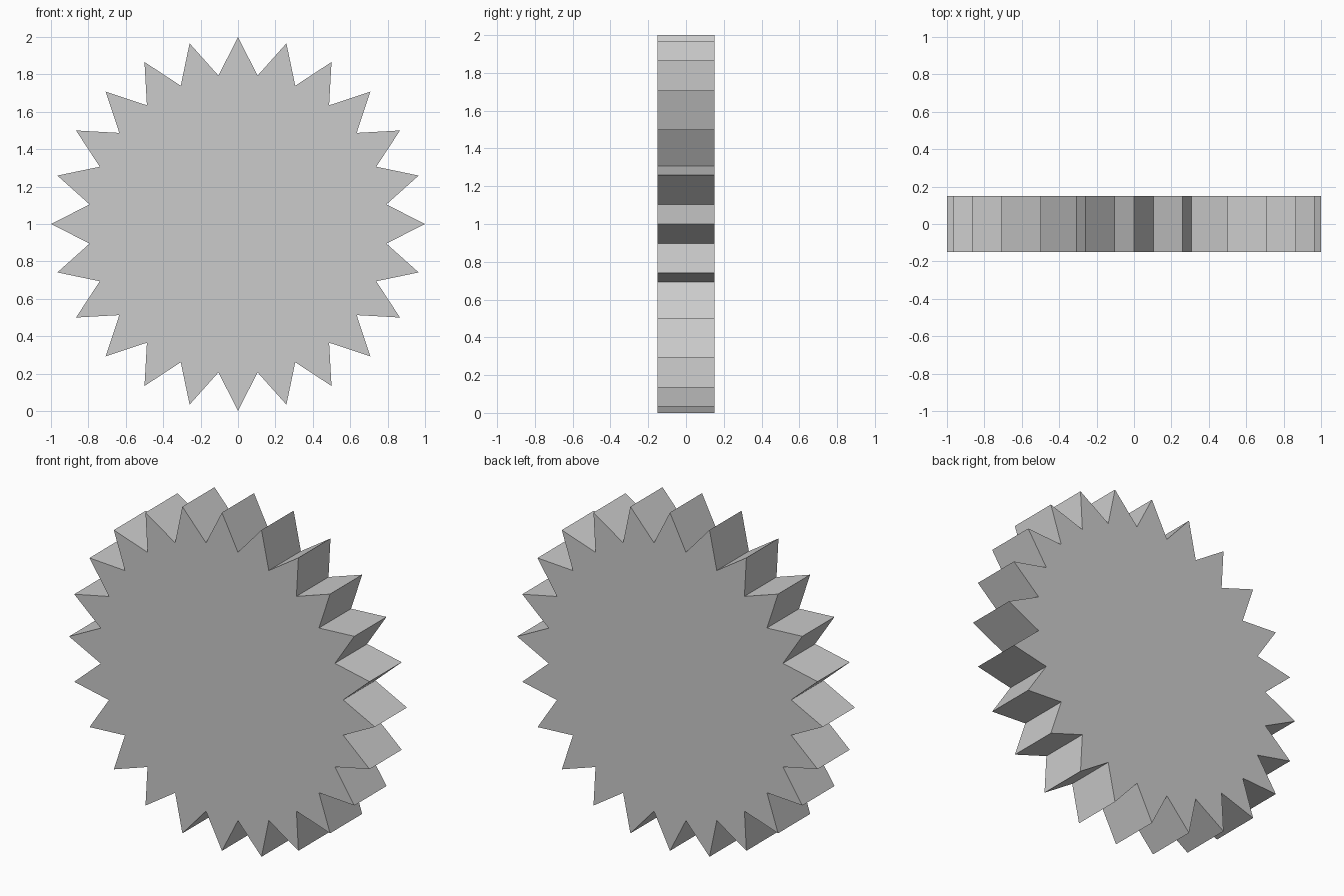
import bpy, bmesh
from math import sin, cos, pi
from mathutils import Vector

if "Cube" in bpy.data.objects:
    bpy.data.objects.remove(bpy.data.objects["Cube"])

TEETH, TIP, ROOT, DEPTH = 24, 1.0, 0.8, 0.3

# Toothed outline on the front plane, alternating tip and root points
bm = bmesh.new()
outline = []
for i in range(TEETH * 2):
    a = pi * i / TEETH
    r = ROOT if i % 2 else TIP
    outline.append(bm.verts.new((r * sin(a), -DEPTH / 2, 1 + r * cos(a))))
face = bm.faces.new(outline)

# Extrude to the back for the full thickness
ext = bmesh.ops.extrude_face_region(bm, geom=[face], use_keep_orig=True)
back = [g for g in ext["geom"] if isinstance(g, bmesh.types.BMVert)]
bmesh.ops.translate(bm, verts=back, vec=Vector((0, DEPTH, 0)))
bmesh.ops.recalc_face_normals(bm, faces=bm.faces)

mesh = bpy.data.meshes.new("toothed_disc")
bm.to_mesh(mesh)
bm.free()
bpy.context.collection.objects.link(bpy.data.objects.new("toothed_disc", mesh))
